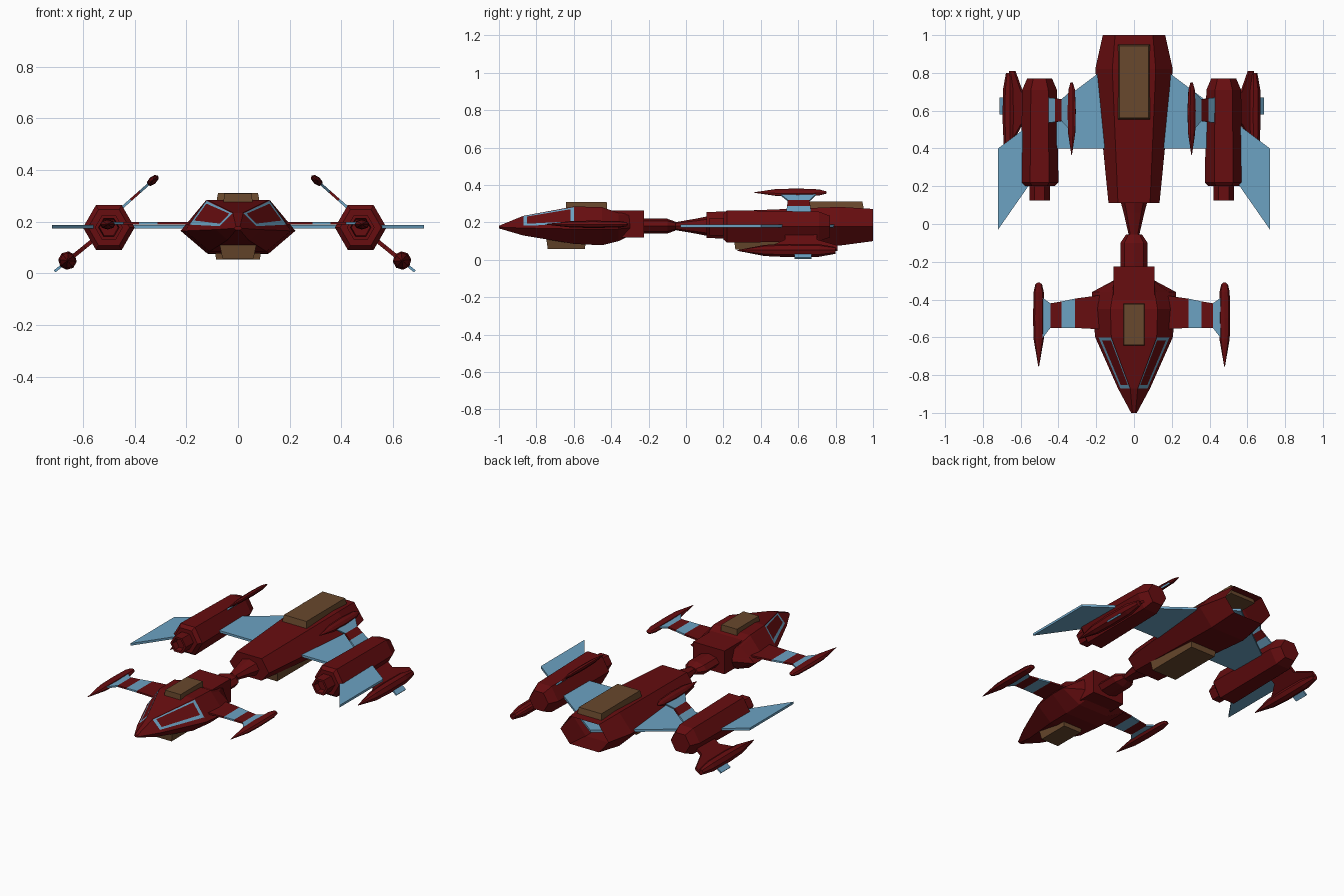
import bpy, bmesh, math
from mathutils import Vector

cube = bpy.data.objects.get("Cube")
if cube:
    bpy.data.objects.remove(cube)


def material(name, rgb):
    m = bpy.data.materials.new(name)
    m.use_nodes = True
    m.diffuse_color = (*rgb, 1)
    m.node_tree.nodes["Principled BSDF"].inputs["Base Color"].default_value = (*rgb, 1)
    return m


RED, BLUE, BROWN = 0, 1, 2
MATS = [material("dark red", (0.135, 0.004, 0.005)),
        material("pale blue", (0.15, 0.36, 0.54)),
        material("brown", (0.14, 0.065, 0.026))]
AXIS = -0.0125  # mirror plane of the pods and nacelles


def loft(name, rings, color=RED, rule=None, start=True, end=True):
    """Skin a list of equal point rings; rule(i, j) picks a face colour."""
    bm = bmesh.new()
    rows = [[bm.verts.new(p) for p in ring] for ring in rings]
    n = len(rows[0])
    for i in range(len(rows) - 1):
        for j in range(n):
            k = (j + 1) % n
            f = bm.faces.new((rows[i][j], rows[i][k], rows[i + 1][k], rows[i + 1][j]))
            f.material_index = rule(i, j) if rule else color
    for cap, row in ((start, rows[0]), (end, rows[-1])):
        if cap:
            f = bm.faces.new(row)
            f.material_index = rule(0, 0) if rule else color
    bmesh.ops.recalc_face_normals(bm, faces=bm.faces)
    me = bpy.data.meshes.new(name)
    bm.to_mesh(me)
    bm.free()
    for m in MATS:
        me.materials.append(m)
    ob = bpy.data.objects.new(name, me)
    bpy.context.collection.objects.link(ob)
    return ob


def spindle(name, stations, place, sides=6, rx=1.0, rz=1.0):
    """Body along y from (y, radius) stations; place maps local to world."""
    rings = []
    for y, r in stations:
        angles = [math.tau * k / sides for k in range(sides)]
        rings.append([place(rx * r * math.cos(a), y, rz * r * math.sin(a)) for a in angles])
    return loft(name, rings)


def block(name, x, y0, y1, z0, z1, taper0=1.0, taper1=1.0, color=BROWN):
    """Box whose lower and upper faces may be narrowed."""
    ym, h = (y0 + y1) / 2, (y1 - y0) / 2
    rings = []
    for z, t in ((z0, taper0), (z1, taper1)):
        ty = (1 + t) / 2
        rings.append([(sx * x * t, ym + sy * h * ty, z)
                      for sx, sy in ((-1, -1), (1, -1), (1, 1), (-1, 1))])
    return loft(name, rings, color)


def frame(side, x, z, degrees=0):
    """Local axes: u along a strut, y along the craft, t across the strut."""
    c, s = math.cos(math.radians(degrees)), math.sin(math.radians(degrees))
    return lambda u, y, t: Vector((AXIS + side * (x + u * c - t * s), y, z + u * s + t * c))


def strut(name, stations, colors, place, half=0.005):
    """Thin striped plate from (u, front, back) stations."""
    rings = [[place(u, a, -half), place(u, b, -half), place(u, b, half), place(u, a, half)]
             for u, a, b in stations]
    return loft(name, rings, rule=lambda i, j: colors[i])


# Cockpit hull: y, waist, waist z, top half width, top z, bottom half width, bottom z
SECTIONS = [(-1, .015, .175, .008, .182, .008, .168),
            (-.87, .085, .17, .02, .235, .04, .13),
            (-.6, .205, .165, .12, .285, .11, .085),
            (-.45, .222, .165, .125, .282, .12, .078),
            (-.36, .222, .165, .11, .25, .1, .1),
            (-.3, .11, .17, .1, .25, .08, .13)]


def between(a, b, t):
    return tuple(p + (q - p) * t for p, q in zip(a, b))


def cockpit_ring(section):
    y, w, zw, tw, zt, bw, zb = section
    side = [(bw, y, zb)]
    side += [between((w, y, zw), (tw, y, zt), u) for u in (0, .2, .34, .9, .97, 1)]
    return side + [(-x, yy, z) for x, yy, z in reversed(side)]


def window_trim(i, j):
    k = min(j, 12 - j)
    edge = i in (1, 3) and k in (2, 3, 4)
    rail = i == 2 and k in (2, 4)
    return BLUE if edge or rail else RED


s = SECTIONS
stations = [s[0], s[1], between(s[1], s[2], .07), between(s[1], s[2], .94)] + s[2:]
loft("cockpit_hull", [cockpit_ring(q) for q in stations], rule=window_trim)

# Boxes on the hulls
block("front_top_box", .058, -.645, -.42, .24, .31, 1, .93)
block("front_lower_box", .075, -.75, -.53, .058, .13, .8, 1)
block("rear_top_box", .088, .55, .955, .25, .312, 1, .88)
block("rear_lower_box", .1, .25, .62, .055, .16, .85, 1)

# Neck
block("neck_collar", .108, -.42, -.225, .12, .265, color=RED)
centre = lambda x, y, z: (x, y, z + .18)
spindle("neck_front", [(-.24, .072), (-.1, .072), (-.055, .042)], centre, 8, 1, .55)
spindle("neck_rear", [(-.07, .025), (.06, .055), (.115, .07)], centre, 8, 1, .75)

# Rear hull, an open shell at the back
rings = []
for y, w, tw, zt, zb in ((.11, .135, .085, .255, .118),
                         (.82, .205, .115, .283, .076),
                         (1, .165, .1, .272, .1)):
    half = [(tw, zt), (w, .178), (tw, zb)]
    rings.append([(x, y, z) for x, z in half] + [(-x, y, z) for x, z in reversed(half)])
loft("rear_hull", rings, end=False)

# Swept main wing passing through the rear hull
half = [(0, .94), (.72, .4), (.72, -.03), (.42, .4)]
outline = half + [(-x, y) for x, y in reversed(half[1:])]
loft("main_wing", [[(x, y, z) for x, y in outline] for z in (.174, .188)], BLUE)

for side, label in ((1, "left"), (-1, "right")):
    # Front winglet with its tip pod
    p = frame(side, 0, .195)
    strut(label + "_front_wing",
          [(.12, -.56, -.37), (.3, -.55, -.395), (.37, -.55, -.41),
           (.43, -.55, -.42), (.48, -.615, -.385)], (RED, BLUE, RED, BLUE), p)
    spindle(label + "_front_pod", [(-.755, .002), (-.61, .027), (-.5, .03), (-.36, .027),
                                   (-.32, .018), (-.31, .006)],
            frame(side, .492, .19), 8, 1, .65)

    # Engine nacelle with a recessed nozzle at the front
    p = frame(side, .4875, .178)
    spindle(label + "_nacelle", [(.2, .08), (.22, .1), (.71, .092), (.77, .066)], p)
    spindle(label + "_nozzle", [(.16, .036), (.125, .04), (.125, .054), (.23, .054)], p)

    # Upper fin leaning inwards
    p = frame(side, .4875, .21, 138.6)
    strut(label + "_upper_strut", [(.05, .535, .67), (.113, .54, .665), (.16, .545, .66),
                                   (.215, .5, .7)], (BLUE, RED, BLUE), p)
    q = frame(side, .4875 - .17, .36, 138.6)
    spindle(label + "_upper_pod", [(.365, .002), (.48, .024), (.6, .028), (.71, .022),
                                   (.75, .008)], q, 8, 1, .55)

    # Lower fin leaning outwards
    p = frame(side, .4875, .178, -39)
    strut(label + "_lower_strut", [(.07, .53, .7), (.12, .53, .7), (.17, .46, .81),
                                   (.2, .42, .81)], (RED, RED, RED), p, .008)
    strut(label + "_lower_tip", [(.2, .58, .67), (.27, .58, .67)], (BLUE,), p)
    q = frame(side, .4875 + .16, .05, -39)
    spindle(label + "_lower_pod", [(.275, .002), (.42, .03), (.55, .036), (.71, .034),
                                   (.8, .018)], q, 8)
